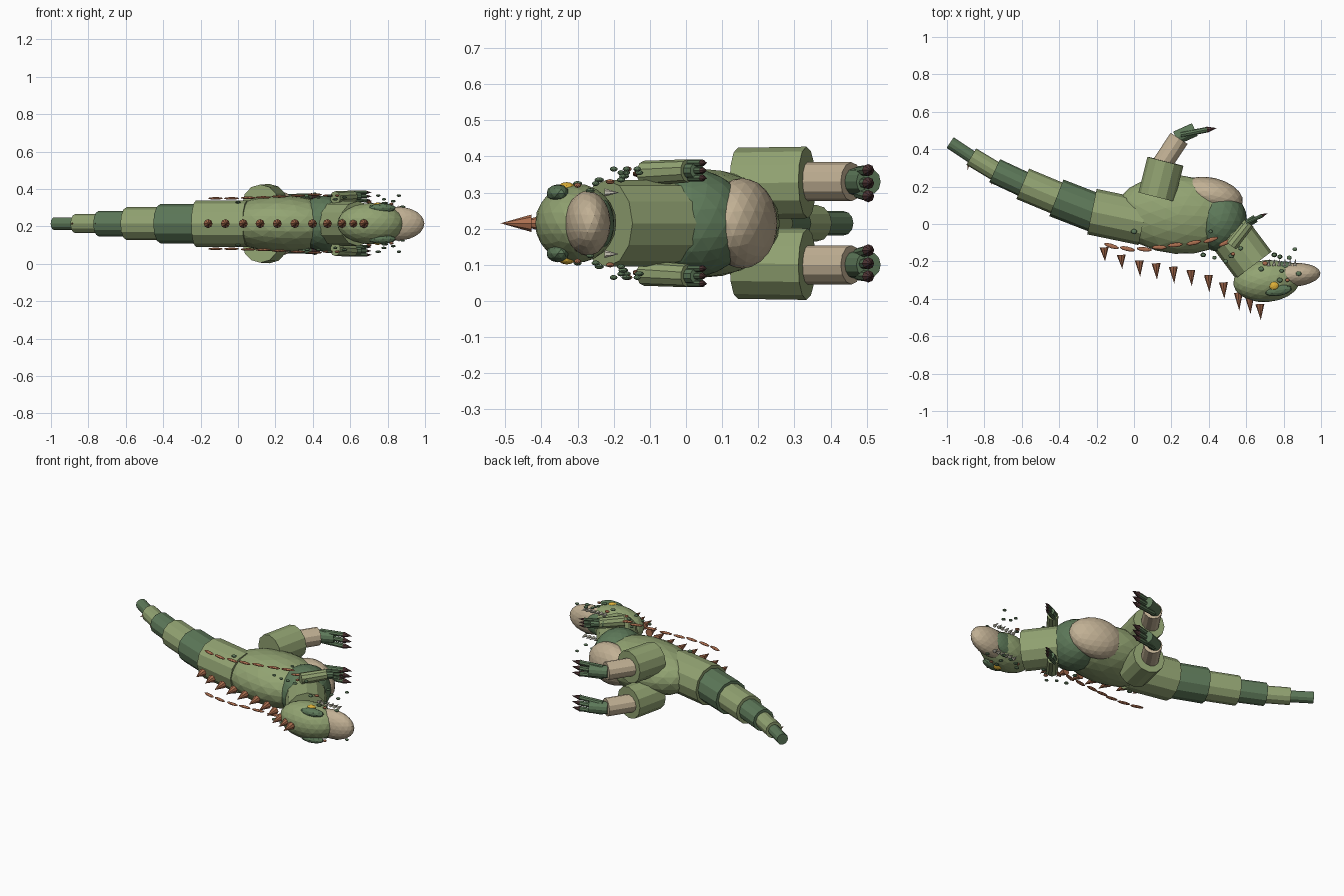
import bpy, math, random
from mathutils import Vector, Matrix

random.seed(4)
ZC = 0.215  # symmetry plane height: the creature lies on its side

def mat(name, c):
    m = bpy.data.materials.new(name)
    m.diffuse_color = (*c, 1)
    return m

LIGHT = mat("light_green", (0.29, 0.37, 0.17))
DARK = mat("dark_green", (0.11, 0.19, 0.10))
TAN = mat("tan", (0.54, 0.44, 0.30))
RUST = mat("rust", (0.42, 0.16, 0.08))
CLAW = mat("claw", (0.09, 0.04, 0.04))
GOLD = mat("gold", (0.75, 0.45, 0.04))
BONE = mat("bone", (0.60, 0.57, 0.47))

def finish(name, m):
    o = bpy.context.object
    o.name = name
    o.data.materials.append(m)
    return o

def blob(name, x, y, dz, size, m, rot=0, sub=3):
    """Faceted ellipsoid, dz measured from the symmetry plane, rot about z."""
    bpy.ops.mesh.primitive_ico_sphere_add(subdivisions=sub, radius=1)
    o = finish(name, m)
    o.matrix_world = (Matrix.Translation((x, y, ZC + dz))
                      @ Matrix.Rotation(math.radians(rot), 4, 'Z')
                      @ Matrix.Diagonal((*size, 1)))
    return o

def tube(name, a, b, r1, r2, m, n=12):
    """Cylinder or cone between two points (x, y, dz)."""
    a, b = Vector(a), Vector(b)
    d = b - a
    bpy.ops.mesh.primitive_cone_add(vertices=n, radius1=r1, radius2=r2, depth=d.length)
    o = finish(name, m)
    c = (a + b) / 2 + Vector((0, 0, ZC))
    o.matrix_world = Matrix.Translation(c) @ d.to_track_quat('Z', 'Y').to_matrix().to_4x4()
    return o

# Tail: chain of cylinders
path = [(-0.983, 0.435), (-0.87, 0.36), (-0.745, 0.285), (-0.595, 0.215),
        (-0.415, 0.14), (-0.225, 0.066), (0.02, 0.015)]
radii = [0.034, 0.051, 0.068, 0.088, 0.105, 0.124]
for i, r in enumerate(radii):
    a, b = Vector((*path[i], 0)), Vector((*path[i + 1], 0))
    b = b + (b - a).normalized() * 0.03
    tube(f"tail_segment_{i}", a, b, r, r, LIGHT if i in (1, 3, 5) else DARK)

# Torso
blob("body", 0.235, 0.05, 0, (0.335, 0.21, 0.15), LIGHT, -4)
blob("chest", 0.46, 0.015, 0, (0.145, 0.165, 0.15), DARK)
blob("belly", 0.415, 0.155, 0, (0.17, 0.092, 0.125), TAN, -14)

# Neck, head
tube("neck", (0.49, -0.02, 0), (0.64, -0.22, 0), 0.12, 0.12, LIGHT)
blob("throat", 0.585, -0.045, 0, (0.075, 0.05, 0.087), TAN, -52)
blob("head", 0.71, -0.305, 0, (0.18, 0.112, 0.11), LIGHT, 5)
blob("snout", 0.855, -0.272, 0, (0.142, 0.063, 0.09), TAN, 4)
blob("jaw", 0.76, -0.235, 0, (0.105, 0.035, 0.07), DARK, 5)

# Spikes along the back: x, base y, tip y
spikes = [(-0.158, -0.125, -0.2), (-0.066, -0.165, -0.24), (0.03, -0.195, -0.282),
          (0.12, -0.21, -0.297), (0.212, -0.228, -0.318), (0.306, -0.246, -0.332),
          (0.4, -0.273, -0.365), (0.48, -0.312, -0.4), (0.56, -0.367, -0.463),
          (0.62, -0.39, -0.482), (0.675, -0.428, -0.513)]
for i, (x, y0, y1) in enumerate(spikes):
    tube(f"back_spike_{i}", (x - 0.002, y0, 0), (x + 0.003, y1, 0), 0.024, 0.0, RUST, 8)
for i, (x, y) in enumerate([(-0.89, 0.335), (-0.765, 0.255), (-0.61, 0.17)]):
    tube(f"tail_spike_{i}", (x + 0.01, y + 0.02, 0), (x, y - 0.05, 0), 0.013, 0.0, RUST, 6)

# Flat plates and loose scales on the flanks: x, y, offset
plates = [(-0.12, -0.118, 0.135), (-0.035, -0.133, 0.135), (0.055, -0.135, 0.138),
          (0.135, -0.125, 0.14), (0.22, -0.112, 0.145), (0.32, -0.1, 0.15),
          (0.41, -0.085, 0.155), (0.49, -0.1, 0.15)]
scales = [(0.37, -0.165, 0.14), (0.43, -0.18, 0.14), (0.49, -0.2, 0.15), (0.53, -0.16, 0.15),
          (0.41, -0.04, 0.16), (0.57, -0.13, 0.14), (0.0, -0.04, 0.115), (0.52, -0.17, 0.13),
          (0.70, -0.21, 0.115), (0.78, -0.175, 0.13), (0.83, -0.18, 0.12), (0.86, -0.135, 0.15),
          (0.79, -0.25, 0.11), (0.82, -0.3, 0.105), (0.75, -0.165, 0.15), (0.68, -0.24, 0.12),
          (0.78, -0.30, 0.11), (0.88, -0.265, 0.09)]

for s, side in ((1, "left"), (-1, "right")):
    for i, (x, y, dz) in enumerate(plates):
        blob(f"{side}_plate_{i}", x, y, s * dz, (0.042, 0.012, 0.007), RUST, 6 * (i - 3), 2)
    for i, (x, y, dz) in enumerate(scales):
        r = random.uniform(0.011, 0.016)
        blob(f"{side}_scale_{i}", x, y, s * dz, (r, r * 0.85, 0.007),
             RUST if i % 5 == 3 else DARK, 0, 2)

    # Face details
    blob(f"{side}_brow", 0.77, -0.355, s * 0.083, (0.075, 0.03, 0.025), DARK, 8, 2)
    blob(f"{side}_eye", 0.748, -0.33, s * 0.098, (0.027, 0.025, 0.016), GOLD, 0, 2)
    for i in range(6):
        x = 0.72 + 0.028 * i
        tube(f"{side}_tooth_{i}", (x, -0.225, s * 0.085), (x + 0.004, -0.185, s * 0.085),
             0.011, 0.0, BONE, 6)

    # Hind leg: thigh, shin, foot, toes and claws
    tube(f"{side}_thigh", (0.12, 0.145, s * 0.11), (0.168, 0.335, s * 0.113), 0.099, 0.099, LIGHT)
    tube(f"{side}_shin", (0.14, 0.305, s * 0.115), (0.241, 0.458, s * 0.115), 0.054, 0.054, TAN)
    tube(f"{side}_foot", (0.225, 0.46, s * 0.115), (0.325, 0.505, s * 0.115), 0.037, 0.037, DARK)
    for k in (-1, 0, 1):
        dz = s * 0.111 + k * 0.036
        tube(f"{side}_toe_{k}", (0.25, 0.477, s * 0.113 + k * 0.03), (0.395, 0.505, dz),
             0.015, 0.015, DARK, 8)
        tube(f"{side}_claw_{k}", (0.39, 0.504, dz), (0.443, 0.513, dz), 0.017, 0.0, CLAW, 8)

    # Arm: limb, hand, fingers and claws
    tube(f"{side}_arm", (0.52, -0.115, s * 0.138), (0.615, 0.005, s * 0.145), 0.035, 0.032, LIGHT, 10)
    tube(f"{side}_hand", (0.585, -0.01, s * 0.145), (0.65, 0.03, s * 0.146), 0.022, 0.022, DARK, 10)
    for k in (-1, 0, 1):
        dz = s * 0.146 + k * 0.021
        tube(f"{side}_finger_{k}", (0.6, 0.005, dz), (0.685, 0.045, dz), 0.01, 0.01, DARK, 8)
        tube(f"{side}_finger_claw_{k}", (0.683, 0.044, dz), (0.715, 0.058, dz), 0.01, 0.0, CLAW, 8)
